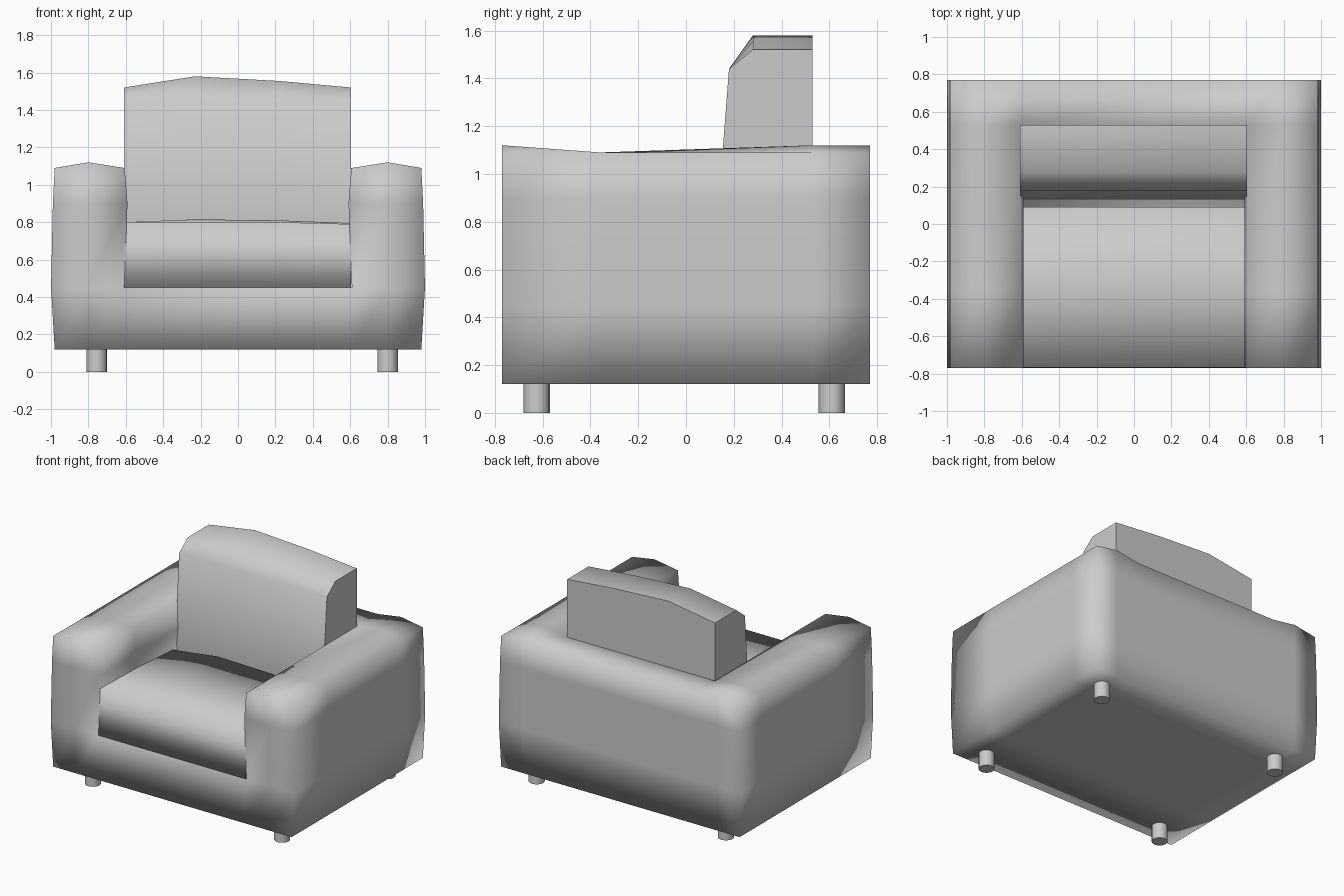
import bpy, bmesh, math

if "Cube" in bpy.data.objects:
    bpy.data.objects.remove(bpy.data.objects["Cube"])


def finish(bm, name):
    """Turn a bmesh into a smooth-shaded object."""
    bmesh.ops.recalc_face_normals(bm, faces=bm.faces)
    for f in bm.faces:
        f.smooth = True
    me = bpy.data.meshes.new(name)
    bm.to_mesh(me)
    bm.free()
    ob = bpy.data.objects.new(name, me)
    bpy.context.collection.objects.link(ob)
    return ob


def loft(name, sections):
    """Join closed cross-sections, cap the ends with a sharp edge."""
    bm = bmesh.new()
    rings = [[bm.verts.new(p) for p in s] for s in sections]
    n = len(rings[0])
    for a, b in zip(rings, rings[1:]):
        for i in range(n):
            j = (i + 1) % n
            bm.faces.new((a[i], a[j], b[j], b[i]))
    for r in (rings[0], rings[-1]):
        for e in bm.faces.new(r).edges:
            e.smooth = False
    return finish(bm, name)


# Sofa body: a U of arms and back on a base, made of filled grid cells
xs = [-0.98, -0.8, -0.6, 0.6, 0.8, 0.98]
ys = [-0.77, -0.36, 0.53, 0.77]
zs = [0.12, 0.45, 0.9, 1.09]


def filled(i, j, k):
    if not (0 <= i < 5 and 0 <= j < 3 and 0 <= k < 3):
        return False
    return k == 0 or i != 2 or j == 2


def place(i, j, k):
    x, y, z = xs[i], ys[j], zs[k]
    if i in (0, 5):                       # outer sides bulge
        x *= (1, 1.02, 1.01, 1)[k]
    if i in (2, 3) and k > 0:             # inner arm faces bulge
        x *= (1, 1.015, 0.985, 1.01)[k]
    if k == 3 and i in (1, 4):            # crowned arm tops
        z = 1.085 if j == 1 else 1.12
    return x, y, z


bm = bmesh.new()
verts = {}


def vert(c):
    if c not in verts:
        verts[c] = bm.verts.new(place(*c))
    return verts[c]


for i in range(5):
    for j in range(3):
        for k in range(3):
            if not filled(i, j, k):
                continue
            for axis in range(3):
                for side in (0, 1):
                    nb = [i, j, k]
                    nb[axis] += 2 * side - 1
                    if filled(*nb):
                        continue
                    quad = []
                    for u, v in ((0, 0), (1, 0), (1, 1), (0, 1)):
                        c = [i, j, k]
                        c[axis] += side
                        c[(axis + 1) % 3] += u
                        c[(axis + 2) % 3] += v
                        quad.append(vert(tuple(c)))
                    bm.faces.new(quad)
finish(bm, "body")

# Seat cushion: crowned top, slightly lower along the sides at the rear
seat = []
for x, front, rear in ((-0.61, 0.80, 0.76), (-0.23, 0.80, 0.81),
                       (0.22, 0.80, 0.80), (0.605, 0.79, 0.78)):
    seat.append([(x, y, z) for y, z in (
        (-0.768, 0.445), (-0.768, front), (-0.36, (front + rear) / 2 + 0.01),
        (0.09, rear), (0.09, 0.445))])
loft("seat_cushion", seat)

# Back cushion: leaning front, bevelled top, off-centre peak
back = []
for x, top in ((-0.61, 1.52), (-0.23, 1.58), (0.22, 1.555), (0.605, 1.52)):
    back.append([(x, y, z) for y, z in (
        (0.53, 0.46), (0.18, 0.46), (0.13, 0.79), (0.18, 1.44),
        (0.28, top), (0.53, top))])
cushion = loft("back_cushion", back)
bpy.context.view_layer.objects.active = cushion
cushion.select_set(True)
bpy.ops.object.shade_smooth_by_angle(angle=math.radians(65))
cushion.select_set(False)

# Four short round legs
for x in (-0.755, 0.80):
    for y in (-0.625, 0.61):
        bpy.ops.mesh.primitive_cylinder_add(vertices=16, radius=0.055, depth=0.14,
                                            location=(x, y, 0.07))
        bpy.context.object.name = "leg"
        bpy.ops.object.shade_smooth_by_angle()
